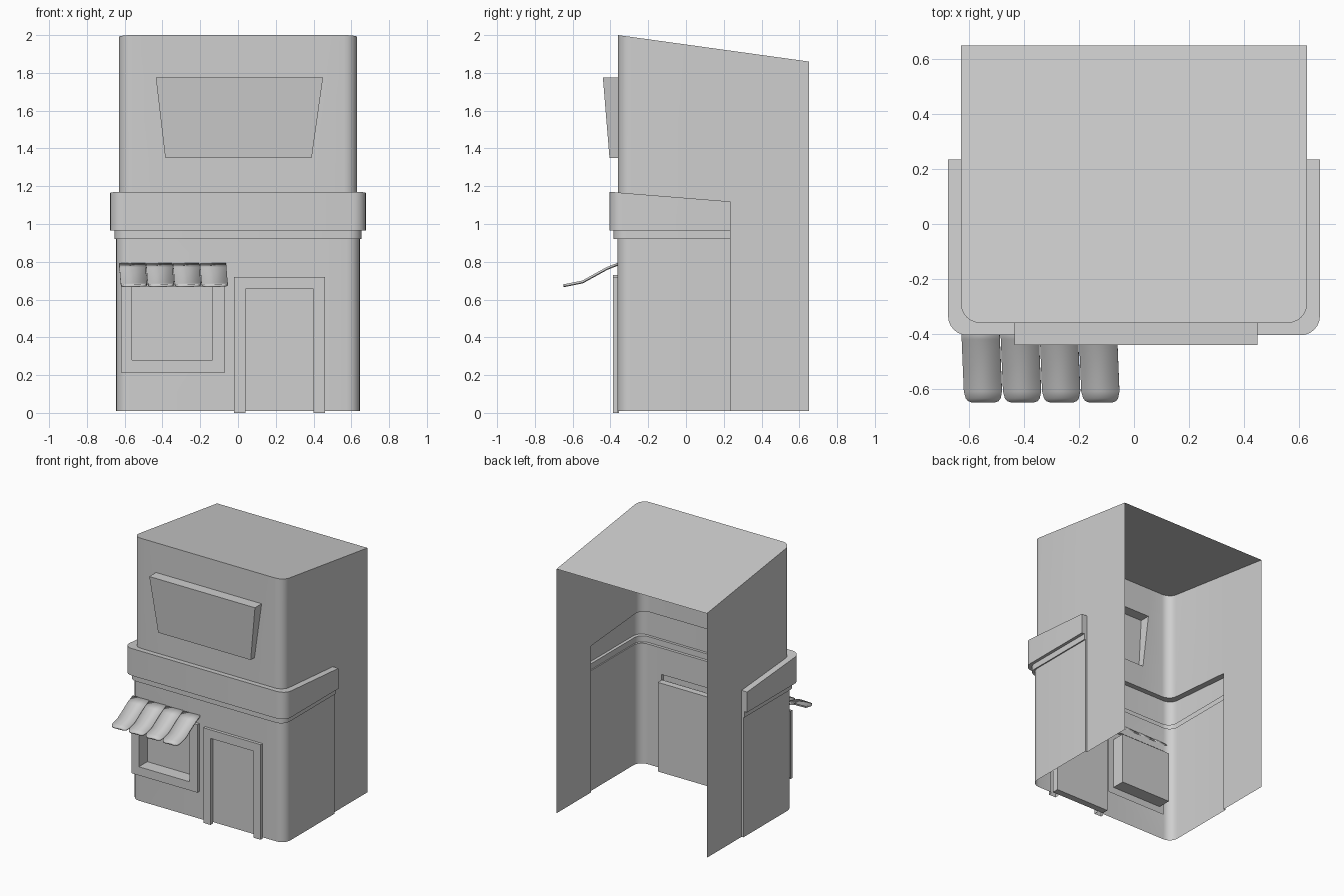
import bpy, bmesh, math
from mathutils import Vector

cube = bpy.data.objects.get("Cube")
if cube:
    bpy.data.objects.remove(cube, do_unlink=True)

plaster = bpy.data.materials.new("plain_grey")
plaster.use_nodes = True
GREY = (0.62, 0.62, 0.62, 1)
plaster.diffuse_color = GREY
plaster.node_tree.nodes["Principled BSDF"].inputs["Base Color"].default_value = GREY

W, FRONT, BACK, STEP_BACK, BASE = 0.63, -0.36, 0.65, 0.235, 0.01


def roof_z(y):
    return 2.0 - 0.14 * (y - FRONT) / (BACK - FRONT)


def band_z(y):
    return 1.17 - 0.08 * (y + 0.4)


def level(z):
    return lambda y: z


def u_path(ox, oy, back, height, ends=False):
    """Three-sided wall line with rounded front corners, offset outwards."""
    r, x, f = 0.07, W + ox, FRONT - oy
    pts = [(x, back)]
    for side in (1, -1):
        arc = [math.radians(a) for a in range(0, 91, 15)]
        corner = [(side * (x - r + r * math.cos(a)), f + r - r * math.sin(a)) for a in arc]
        pts += corner if side > 0 else corner[::-1]
    pts.append((-x, back))
    if ends:
        pts = [(W, back)] + pts + [(-W, back)]
    return [(px, py, height(py)) for px, py in pts]


def cut_hole(bm, outline):
    """Slice the flat front along a convex (x, z) outline and remove the inside."""
    mid = sum((Vector(p) for p in outline), Vector((0, 0))) / len(outline)
    planes = []
    for i, p in enumerate(outline):
        p, q = Vector(p), Vector(outline[(i + 1) % len(outline)])
        n = Vector((q.y - p.y, p.x - q.x))
        if n.dot(mid - p) > 0:
            n = -n
        planes.append((p, n))

    def front_faces():
        return [f for f in bm.faces if f.normal.y < -0.999 and f.calc_center_median().y > FRONT - 0.015]

    for p, n in planes:
        faces = front_faces()
        geom = faces + list({e for f in faces for e in f.edges}) + list({v for f in faces for v in f.verts})
        bmesh.ops.bisect_plane(bm, geom=geom, plane_co=(p.x, 0, p.y), plane_no=(n.x, 0, n.y))
        bm.normal_update()
    inside = []
    for f in front_faces():
        c = f.calc_center_median()
        if all(n.dot(Vector((c.x, c.z)) - p) < 0 for p, n in planes):
            inside.append(f)
    bmesh.ops.delete(bm, geom=inside, context="FACES")


def loft(name, rings, closed=False, cap=False, holes=(), thickness=0):
    """Skin a series of equal-length point rings."""
    bm = bmesh.new()
    rows = [[bm.verts.new(p) for p in ring] for ring in rings]
    count = len(rows[0])
    for a, b in zip(rows, rows[1:]):
        for i in range(count if closed else count - 1):
            j = (i + 1) % count
            bm.faces.new((a[i], a[j], b[j], b[i]))
    if cap:
        bm.faces.new(rows[-1])
    bmesh.ops.remove_doubles(bm, verts=bm.verts, dist=1e-5)
    bmesh.ops.dissolve_degenerate(bm, edges=bm.edges, dist=1e-5)
    bm.normal_update()
    for outline in holes:
        cut_hole(bm, outline)
    mesh = bpy.data.meshes.new(name)
    bm.to_mesh(mesh)
    bm.free()
    mesh.materials.append(plaster)
    obj = bpy.data.objects.new(name, mesh)
    bpy.context.collection.objects.link(obj)
    if thickness:
        mod = obj.modifiers.new("thickness", "SOLIDIFY")
        mod.thickness, mod.offset = thickness, -1
    bpy.ops.object.select_all(action="DESELECT")
    obj.select_set(True)
    bpy.context.view_layer.objects.active = obj
    bpy.ops.object.shade_smooth_by_angle(angle=math.radians(30))
    return obj


def outline(x0, x1, z0, z1):
    return [(x1, z0), (x1, z1), (x0, z1), (x0, z0)]


def ring(points, y):
    return [(x, y, z) for x, z in points]


# Outlines of the openings in the front
sign_shape = [(0.39, 1.35), (0.45, 1.775), (-0.435, 1.775), (-0.385, 1.35)]
window_outer = outline(-0.62, -0.07, 0.215, 0.73)
window_inner = outline(-0.56, -0.135, 0.28, 0.67)
door_outer = outline(-0.02, 0.46, 0, 0.72)
door_inner = outline(0.04, 0.40, 0, 0.655)

# Upper walls, roof and rear side walls
loft("upper_wall", [u_path(0, 0, STEP_BACK, roof_z), u_path(0, 0, STEP_BACK, band_z)], holes=[sign_shape])
loft("roof", [u_path(0, 0, BACK, roof_z)[::-1]], cap=True)
for name, s in (("left", 1), ("right", -1)):
    ys = (BACK, STEP_BACK)[::s]
    loft(name + "_rear_wall", [[(s * W, y, roof_z(y)) for y in ys], [(s * W, y, BASE) for y in ys]])

# Cornice band stepping down to the lower walls
steps = [(0, 0, band_z), (0.047, 0.045, band_z), (0.047, 0.045, level(0.965)),
         (0.024, 0.025, level(0.965)), (0.024, 0.025, level(0.92)),
         (0.015, 0.003, level(0.92)), (0.015, 0.003, level(BASE))]
loft("cornice_and_lower_wall", [u_path(ox, oy, STEP_BACK, h, True) for ox, oy, h in steps],
     holes=[window_outer, door_outer])

# Sign board, leaning forward at the top
loft("sign_board", [ring(sign_shape, FRONT),
                    [(x, -0.405 if z < 1.5 else -0.44, z) for x, z in sign_shape]], closed=True, cap=True)

# Window frame with a deep recess and pane
wall_y, frame_y = FRONT - 0.003, -0.386
loft("window", [ring(window_outer, wall_y), ring(window_outer, frame_y),
                ring(window_inner, frame_y), ring(window_inner, -0.285)], closed=True, cap=True)

# Door frame and door
loft("door_frame", [ring(door_outer, wall_y), ring(door_outer, frame_y),
                    ring(door_inner, frame_y), ring(door_inner, -0.355)])
door = outline(-0.01, 0.45, BASE, 0.685)
loft("door", [ring(door, -0.305), ring(door, -0.355)], closed=True, cap=True)
loft("door_back", [ring(door[::-1], -0.305)], cap=True)

# Awning of four slightly slanted strips with rounded tips: (y, z, tip inset)
profile = [(-0.36, 0.795, 0), (-0.42, 0.772, 0), (-0.55, 0.7, 0), (-0.61, 0.688, 0),
           (-0.635, 0.683, 0.006), (-0.645, 0.681, 0.014), (-0.65, 0.68, 0.028)]
for i in range(4):
    left_edge = -0.63 + i * 0.1425
    rows = []
    for y, z, inset in profile:
        x = left_edge + 0.012 * (FRONT - y) / 0.29
        rows.append([(x + 0.139 - inset, y, z), (x + inset, y, z - 0.003)])
    loft("awning_strip_%d" % (i + 1), rows, thickness=0.012)
